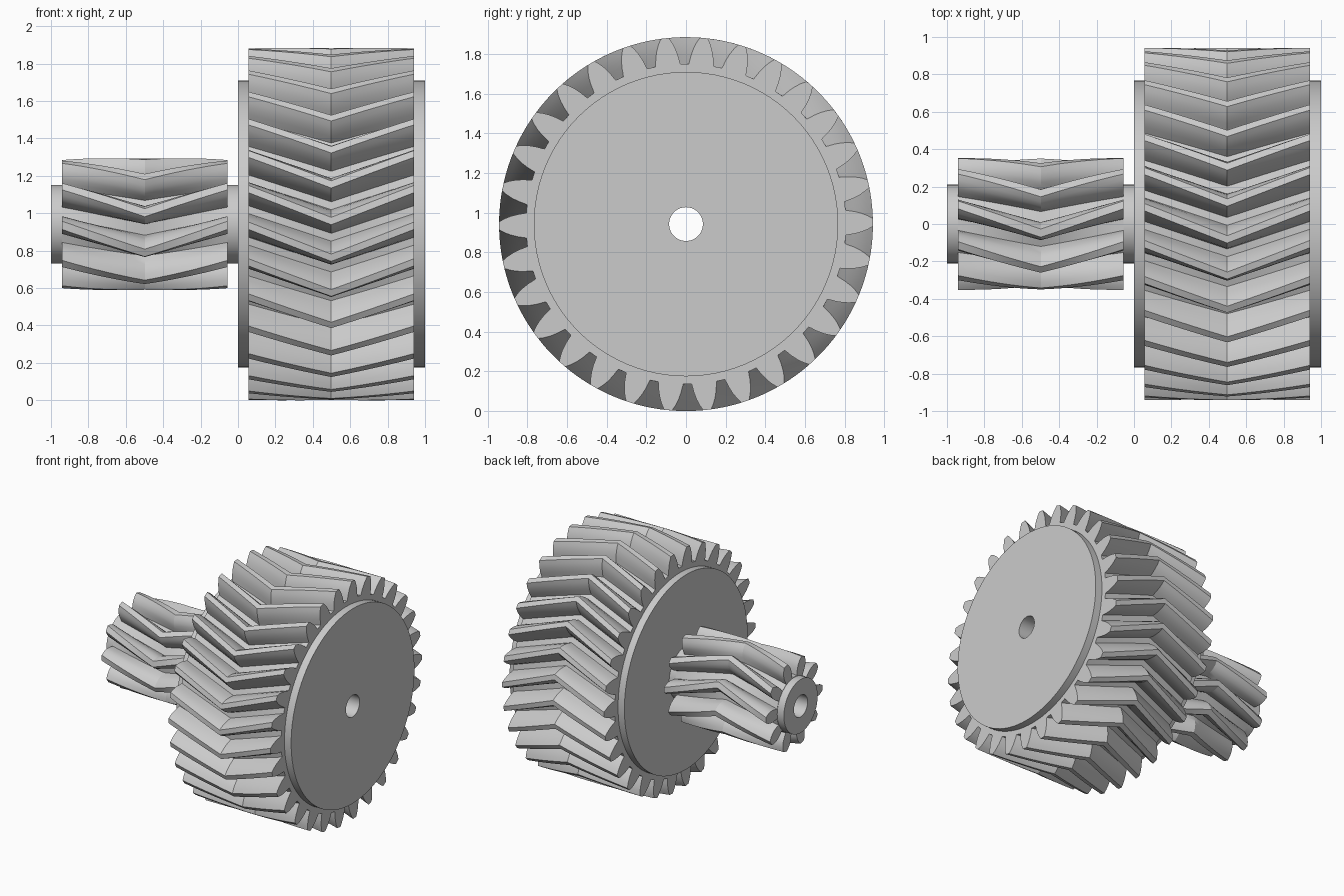
import bpy, bmesh
from math import radians, sin, cos, tau

cube = bpy.data.objects.get("Cube")
if cube:
    bpy.data.objects.remove(cube, do_unlink=True)

AXIS_Z = 0.942

grey = bpy.data.materials.new("gear_grey")
grey.use_nodes = True
COLOUR = (0.6, 0.6, 0.6, 1)
grey.diffuse_color = COLOUR
grey.node_tree.nodes["Principled BSDF"].inputs["Base Color"].default_value = COLOUR


def finish(bm, name):
    bmesh.ops.recalc_face_normals(bm, faces=bm.faces)
    mesh = bpy.data.meshes.new(name)
    bm.to_mesh(mesh)
    bm.free()
    mesh.materials.append(grey)
    obj = bpy.data.objects.new(name, mesh)
    obj.location.z = AXIS_Z
    bpy.context.collection.objects.link(obj)
    bpy.ops.object.select_all(action='DESELECT')
    obj.select_set(True)
    bpy.context.view_layer.objects.active = obj
    bpy.ops.object.shade_smooth_by_angle(angle=radians(28))


def polar(x, r, a):
    return (x, r * cos(a), r * sin(a))


def herringbone_gear(name, x0, x1, teeth, profile, phase, twist, inner, steps):
    """profile: (radius, half tooth angle in degrees) from root to tip."""
    bm = bmesh.new()
    half = [(r, radians(a)) for r, a in profile]
    outline = [(r, -a) for r, a in half] + [(r, a) for r, a in reversed(half)]
    n = len(outline)

    # Slices twist forward to the middle, then back again
    slices = []
    for s in range(2 * steps + 1):
        t = s / (2 * steps)
        turn = radians(phase + twist * (1 - abs(2 * t - 1)))
        x = x0 + (x1 - x0) * t
        slices.append([bm.verts.new(polar(x, r, turn + a + tau * k / teeth))
                       for k in range(teeth) for r, a in outline])
    total = n * teeth
    for low, high in zip(slices, slices[1:]):
        for i in range(total):
            j = (i + 1) % total
            bm.faces.new((low[i], low[j], high[j], high[i]))

    # End faces: tooth strips, then a ring running in under the hub
    for ring, x in ((slices[0], x0), (slices[-1], x1)):
        roots = []
        for k in range(teeth):
            tooth = ring[k * n:(k + 1) * n]
            for i in range(n // 2 - 1):
                bm.faces.new((tooth[i], tooth[i + 1], tooth[-2 - i], tooth[-1 - i]))
            roots += [tooth[0], tooth[-1]]
        inside = []
        for v in roots:
            scale = inner / (v.co.y ** 2 + v.co.z ** 2) ** 0.5
            inside.append(bm.verts.new((x, v.co.y * scale, v.co.z * scale)))
        for i in range(len(roots)):
            j = (i + 1) % len(roots)
            bm.faces.new((roots[i], roots[j], inside[j], inside[i]))
    finish(bm, name)


def lathe(name, profile, sides):
    """Closed (x, radius) profile turned around the axle."""
    bm = bmesh.new()
    rings = [[bm.verts.new(polar(x, r, tau * i / sides)) for i in range(sides)]
             for x, r in profile]
    for a, b in zip(rings, rings[1:] + rings[:1]):
        for i in range(sides):
            j = (i + 1) % sides
            bm.faces.new((a[i], a[j], b[j], b[i]))
    finish(bm, name)


# Large wheel
herringbone_gear("large_gear", 0.055, 0.942, 30,
                 [(0.807, 4.5), (0.82, 4.25), (0.85, 3.8), (0.885, 3.05), (0.915, 2.2), (0.942, 1.2)],
                 phase=0.5, twist=10.5, inner=0.75, steps=5)

# Pinion
herringbone_gear("pinion_gear", -0.942, -0.055, 10,
                 [(0.215, 10), (0.25, 10.3), (0.275, 9.9), (0.295, 9.1), (0.325, 6.8), (0.352, 3.6)],
                 phase=1, twist=25, inner=0.2, steps=8)

# Stepped hub with a bore right through
lathe("hub", [(1, 0.085), (1, 0.767), (0, 0.767), (0, 0.21), (-1, 0.21), (-1, 0.085)], 96)
